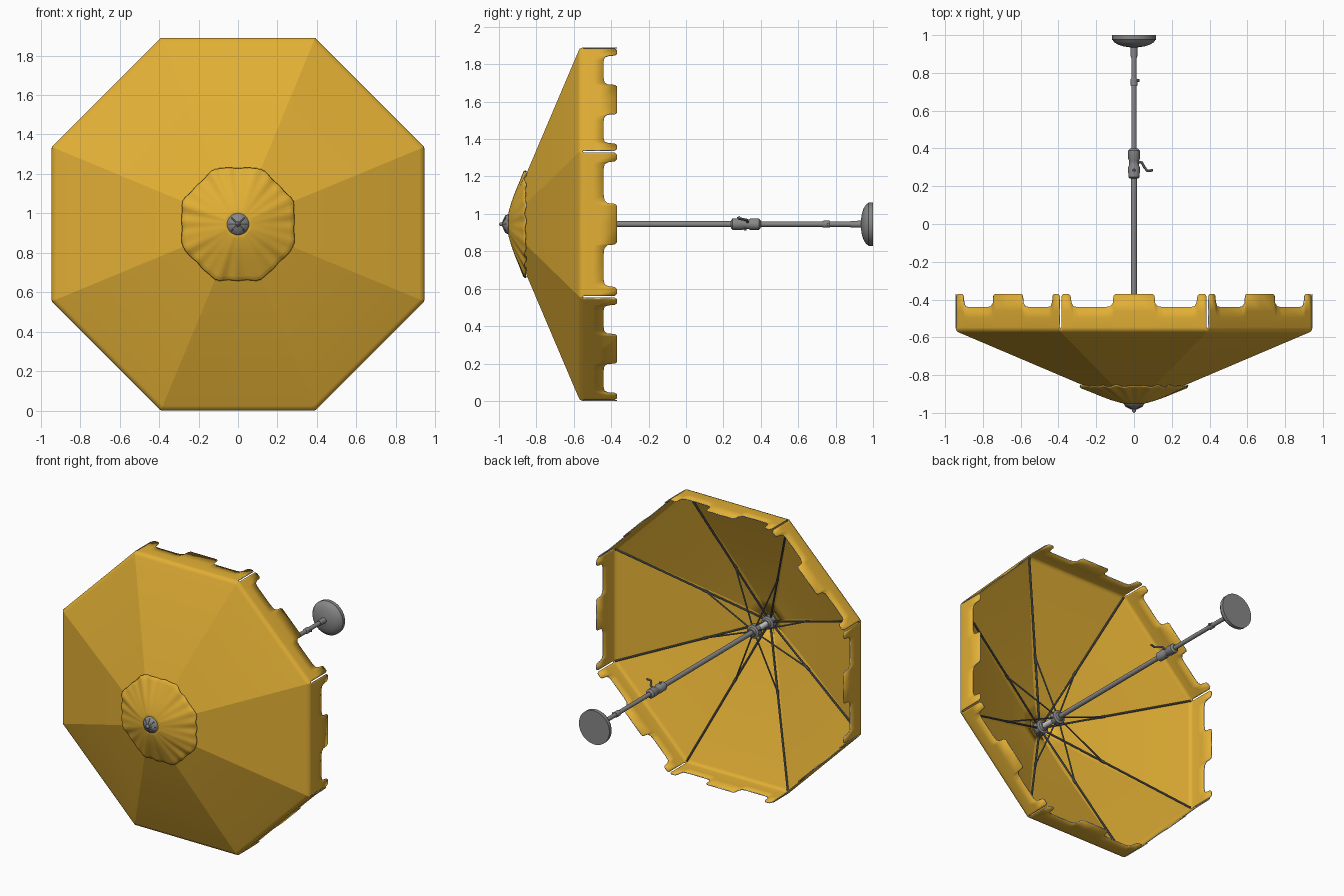
import bpy, bmesh, math
from mathutils import Vector

if "Cube" in bpy.data.objects:
    bpy.data.objects.remove(bpy.data.objects["Cube"])

AXIS_Z = 0.945                      # height of the pole axis
STEP = math.pi / 4                  # one of eight panels
HALF = math.tan(STEP / 2)           # half panel width per unit of apothem


def material(name, color, rough):
    m = bpy.data.materials.new(name)
    m.use_nodes = True
    m.diffuse_color = (*color, 1)
    bsdf = m.node_tree.nodes["Principled BSDF"]
    bsdf.inputs["Base Color"].default_value = (*color, 1)
    bsdf.inputs["Roughness"].default_value = rough
    return m


fabric = material("golden yellow fabric", (0.76, 0.43, 0.035), 0.8)
hem = material("pale grey hem", (0.66, 0.68, 0.71), 0.8)
metal = material("grey metal", (0.245, 0.245, 0.25), 0.5)
dark = material("dark grey ribs", (0.13, 0.14, 0.155), 0.5)


def around(r, a, y):
    """Point at radius r and angle a around the pole, at depth y."""
    return Vector((r * math.cos(a), y, AXIS_Z + r * math.sin(a)))


def finish(bm, name, mat, angle=30):
    bmesh.ops.recalc_face_normals(bm, faces=bm.faces)
    me = bpy.data.meshes.new(name)
    bm.to_mesh(me)
    bm.free()
    me.materials.append(mat)
    ob = bpy.data.objects.new(name, me)
    bpy.context.collection.objects.link(ob)
    bpy.ops.object.select_all(action='DESELECT')
    ob.select_set(True)
    bpy.context.view_layer.objects.active = ob
    bpy.ops.object.shade_smooth_by_angle(angle=math.radians(angle))
    return ob


def thicken(ob, amount):
    """Give cloth a thickness with a pale hem along its open edges."""
    ob.data.materials.append(hem)
    mod = ob.modifiers.new("thickness", 'SOLIDIFY')
    mod.thickness = amount
    mod.offset = 0
    mod.material_offset_rim = 1


def skin(bm, rows, closed=False):
    """Bridge rows of points with quads."""
    rows = [[bm.verts.new(p) for p in row] for row in rows]
    for a, b in zip(rows, rows[1:]):
        n = len(a)
        for i in range(n if closed else n - 1):
            j = (i + 1) % n
            bm.faces.new((a[i], a[j], b[j], b[i]))
    return rows


def lathe(name, profile, mat, n=32):
    """Closed turned part around the pole axis from (radius, y) points."""
    bm = bmesh.new()
    rows = skin(bm, [[around(r, math.tau * i / n, y) for i in range(n)]
                     for r, y in profile], True)
    bm.faces.new(rows[0])
    bm.faces.new(rows[-1])
    return finish(bm, name, mat)


def tube(bm, points, radius, n=8):
    """Round bar through the given points."""
    points = [Vector(p) for p in points]
    rows = []
    for i, p in enumerate(points):
        d = points[min(i + 1, len(points) - 1)] - points[max(i - 1, 0)]
        q = d.to_track_quat('Z', 'Y')
        rows.append([p + q @ Vector((radius * math.cos(math.tau * k / n),
                                     radius * math.sin(math.tau * k / n), 0))
                     for k in range(n)])
    rows = skin(bm, rows, True)
    bm.faces.new(rows[0])
    bm.faces.new(rows[-1])


# Canopy: eight flat panels, each with its own hanging tabbed valance
roof = [(0.05, -0.925), (0.15, -0.893), (0.28, -0.846), (0.6, -0.71),
        (0.92, -0.574), (0.936, -0.566), (0.941, -0.553)]
LOW, DEEP = -0.37, -0.44
half_edge = [(0, LOW), (0.1, LOW), (0.11, LOW - 0.01), (0.114, LOW - 0.05),
             (0.13, DEEP + 0.004), (0.16, DEEP), (0.3, DEEP), (0.325, DEEP + 0.005),
             (0.335, LOW - 0.045), (0.34, LOW - 0.01), (0.35, LOW),
             (0.378, LOW), (0.389, LOW - 0.012)]
edge = [(-s, y) for s, y in reversed(half_edge[1:])] + half_edge
bm = bmesh.new()
for k in range(8):
    t = k * STEP

    def on_panel(a, s, y):
        return Vector((a * math.cos(t) - s * math.sin(t), y,
                       AXIS_Z + a * math.sin(t) + s * math.cos(t)))

    rows = [[on_panel(a, a * HALF * s / 0.389, y) for s, _ in edge] for a, y in roof]
    top = roof[-1][1]
    for f in (0.04, 0.5, 1):
        rows.append([on_panel(0.942, s * 0.988, top + (y - top) * f)
                     for s, y in edge])
    skin(bm, rows)
# Weld the roof seams and keep them crisp
bmesh.ops.remove_doubles(bm, verts=bm.verts, dist=0.0002)
for e in bm.edges:
    mid = (e.verts[0].co + e.verts[1].co) / 2
    turn = math.atan2(mid.z - AXIS_Z, mid.x) / STEP - 0.5
    if abs(turn - round(turn)) < 0.001:
        e.smooth = False
thicken(finish(bm, "canopy", fabric, 50), 0.006)

# Vent cap: softly wrinkled octagonal cover on top of the canopy
N = 192
rows = []
for a, y in [(0.03, -0.953), (0.07, -0.945), (0.12, -0.93), (0.17, -0.911),
             (0.22, -0.889), (0.26, -0.872), (0.28, -0.863), (0.284, -0.857)]:
    row = []
    for i in range(N):
        ang = math.tau * i / N
        off = (ang + STEP / 2) % STEP - STEP / 2
        wave = math.sin(24 * ang) + 0.7 * math.sin(17 * ang + 1)
        fold = (a / 0.28) ** 3 * 0.003 * wave
        r = a / math.cos(off) * (1 + 0.006 * math.sin(19 * ang))
        row.append(around(r * (0.985 if abs(off) > 0.33 else 1), ang, y + fold))
    rows.append(row)
bm = bmesh.new()
skin(bm, rows, True)
thicken(finish(bm, "vent_cap", fabric, 60), 0.004)

# Finial at the tip
lathe("finial", [(0.003, -1.0), (0.009, -0.993), (0.012, -0.98), (0.028, -0.973),
                 (0.048, -0.962), (0.057, -0.948), (0.054, -0.94), (0.03, -0.93)], metal)
bm = bmesh.new()
for k in range(8):
    tube(bm, [around(0.012, k * STEP, -0.98), around(0.048, k * STEP, -0.963)], 0.003, 6)
finish(bm, "finial_ridges", metal)

# Straight ribs to each corner, and struts from the sliding hub to the ribs
ribs, struts = bmesh.new(), bmesh.new()
for k in range(8):
    a = (k + 0.5) * STEP
    tube(ribs, [around(0.03, a, -0.905), around(1.008, a, -0.558)], 0.0065)
    tube(struts, [around(0.03, a, -0.74), around(0.42, a, -0.768)], 0.005)
    tube(struts, [around(0.408, a, -0.772), around(0.435, a, -0.762)], 0.009)
finish(ribs, "ribs", dark)
finish(struts, "struts", dark)

# Pole, hubs and the pale sleeve between them
lathe("upper_pole", [(0.016, -0.93), (0.016, 0.3)], metal, 20)
lathe("lower_pole", [(0.014, 0.3), (0.014, 0.95)], metal, 20)
lathe("hub_sleeve", [(0.018, -0.87), (0.018, -0.775)], hem, 20)
for name, y in (("top_hub", -0.9), ("sliding_hub", -0.74)):
    lathe(name, [(0.025, y - 0.03), (0.045, y - 0.022), (0.045, y + 0.012),
                 (0.03, y + 0.018), (0.024, y + 0.03)], metal, 24)

# Crank housing with its bent handle
lathe("crank_housing", [(0.02, 0.24), (0.03, 0.248), (0.031, 0.30), (0.026, 0.31),
                        (0.026, 0.335), (0.031, 0.345), (0.031, 0.39),
                        (0.018, 0.4)], metal, 20)
bm = bmesh.new()
tube(bm, [(0.02, 0.33, 0.955), (0.042, 0.325, 0.968), (0.055, 0.3, 0.972),
          (0.07, 0.282, 0.976), (0.1, 0.284, 0.98)], 0.007)
tube(bm, [(0, 0.28, 0.985), (0, 0.295, 0.95)], 0.008)
tube(bm, [(0, 0.32, 0.945), (0, 0.315, 0.912)], 0.008)
finish(bm, "crank_handle", metal)

# Lower joint with its pin
lathe("lower_joint", [(0.016, 0.73), (0.019, 0.735), (0.019, 0.765), (0.016, 0.77)],
      metal, 20)
bm = bmesh.new()
tube(bm, [(0, 0.76, AXIS_Z), (0.028, 0.76, AXIS_Z)], 0.008)
finish(bm, "joint_pin", metal)

# Base: domed disc with a short neck
lathe("base", [(0.017, 0.88), (0.019, 0.935), (0.055, 0.94), (0.085, 0.95),
               (0.106, 0.963), (0.111, 0.972), (0.116, 0.976), (0.116, 1.0)], metal, 48)
